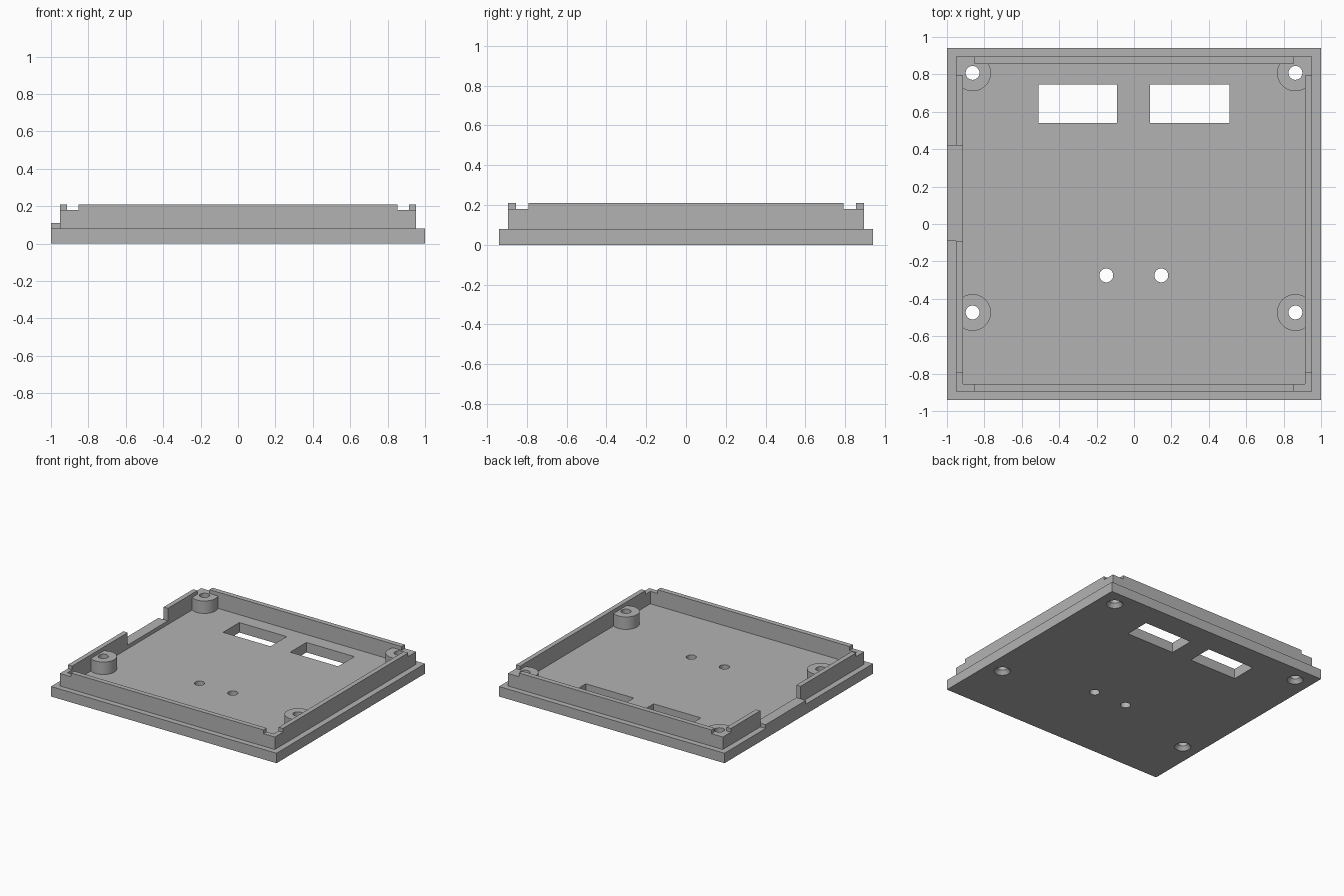
import bpy, bmesh, math

if "Cube" in bpy.data.objects:
    bpy.data.objects.remove(bpy.data.objects["Cube"])

grey = bpy.data.materials.new("light_grey")
grey.diffuse_color = (0.45, 0.45, 0.45, 1)
grey.use_nodes = True
grey.node_tree.nodes["Principled BSDF"].inputs["Base Color"].default_value = grey.diffuse_color

PX, PY = 1.0, 0.94            # base plate half size
OX, OY = 0.953, 0.895         # rim outer half size
IX, IY = 0.915, 0.855         # rim inner half size
FLOOR, SILL, LOW, TOP = 0.08, 0.11, 0.18, 0.21
SINK = 0.03                   # countersink depth
GAP0, GAP1 = -0.09, 0.42      # opening in the left wall
HOLE = 0.037
SCREWS = [(sx * 0.863, y) for sx in (-1, 1) for y in (-0.473, 0.808)]


def rect(x0, x1, y0, y1):
    return [(x0, y0), (x1, y0), (x1, y1), (x0, y1)]


def circle(c, r, n=48):
    return [(c[0] + r * math.cos(2 * math.pi * i / n),
             c[1] + r * math.sin(2 * math.pi * i / n)) for i in range(n)]


def slab(name, outlines, z0, z1):
    """Extrude filled outlines (inner loops become holes) from z0 to z1."""
    cu = bpy.data.curves.new(name, 'CURVE')
    cu.dimensions = '2D'
    cu.fill_mode = 'BOTH'
    cu.extrude = (z1 - z0) / 2
    for pts in outlines:
        sp = cu.splines.new('POLY')
        sp.points.add(len(pts) - 1)
        for p, (x, y) in zip(sp.points, pts):
            p.co = (x, y, 0, 1)
        sp.use_cyclic_u = True
    tmp = bpy.data.objects.new(name + "_curve", cu)
    bpy.context.collection.objects.link(tmp)
    dg = bpy.context.evaluated_depsgraph_get()
    me = bpy.data.meshes.new_from_object(tmp.evaluated_get(dg))
    bpy.data.objects.remove(tmp)
    bpy.data.curves.remove(cu)
    bm = bmesh.new()
    bm.from_mesh(me)
    bmesh.ops.translate(bm, verts=bm.verts, vec=(0, 0, (z0 + z1) / 2))
    bmesh.ops.remove_doubles(bm, verts=bm.verts, dist=1e-5)
    bmesh.ops.recalc_face_normals(bm, faces=bm.faces)
    bm.to_mesh(me)
    bm.free()
    me.materials.clear()
    me.materials.append(grey)
    ob = bpy.data.objects.new(name, me)
    bpy.context.collection.objects.link(ob)
    bpy.ops.object.select_all(action='DESELECT')
    ob.select_set(True)
    bpy.context.view_layer.objects.active = ob
    bpy.ops.object.shade_smooth_by_angle(angle=math.radians(30))
    return ob


# Base plate: two windows, two centre holes, four countersunk screw holes
plate = rect(-PX, PX, -PY, PY)
cuts = [rect(-0.51, -0.09, 0.54, 0.745), rect(0.085, 0.51, 0.54, 0.745),
        circle((-0.148, -0.275), HOLE), circle((0.146, -0.275), HOLE)]
bottom = slab("base_plate_bottom",
              [plate] + cuts + [circle(c, 0.06) for c in SCREWS], 0, SINK)
for v in bottom.data.vertices:            # taper the countersinks
    if v.co.z > SINK / 2:
        for cx, cy in SCREWS:
            if math.hypot(v.co.x - cx, v.co.y - cy) < 0.065:
                v.co.x = cx + (v.co.x - cx) * HOLE / 0.06
                v.co.y = cy + (v.co.y - cy) * HOLE / 0.06
slab("base_plate_top", [plate] + cuts + [circle(c, HOLE) for c in SCREWS],
     SINK, FLOOR)

# Rim foot with the sill tab reaching the left edge of the plate
slab("rim_foot", [[(-OX, -OY), (OX, -OY), (OX, OY), (-OX, OY), (-OX, GAP1),
                   (-PX, GAP1), (-PX, GAP0), (-OX, GAP0)],
                  rect(-IX, IX, -IY, IY)], FLOOR, SILL)

# Rim wall, open on the left side
slab("rim_wall", [[(-OX, GAP0), (-OX, -OY), (OX, -OY), (OX, OY), (-OX, OY),
                   (-OX, GAP1), (-IX, GAP1), (-IX, IY), (IX, IY), (IX, -IY),
                   (-IX, -IY), (-IX, GAP0)]], SILL, LOW)

# Raised lips, stopping short of the corners
lips = {"front": rect(-0.853, 0.853, -OY, -IY),
        "back": rect(-0.853, 0.853, IY, OY),
        "right": rect(IX, OX, -0.793, 0.793),
        "left_front": rect(-OX, -IX, -0.793, GAP0),
        "left_back": rect(-OX, -IX, GAP1, 0.793)}
for side, outline in lips.items():
    slab("rim_lip_" + side, [outline], LOW, TOP)

# Screw bosses, trimmed to the inside of the rim
for i, c in enumerate(SCREWS):
    pts = []
    for x, y in circle(c, 0.098, 96):
        p = (max(-IX, min(IX, x)), max(-IY, min(IY, y)))
        if p not in pts:
            pts.append(p)
    slab("screw_boss_%d" % (i + 1), [pts, circle(c, HOLE)], FLOOR, LOW)
